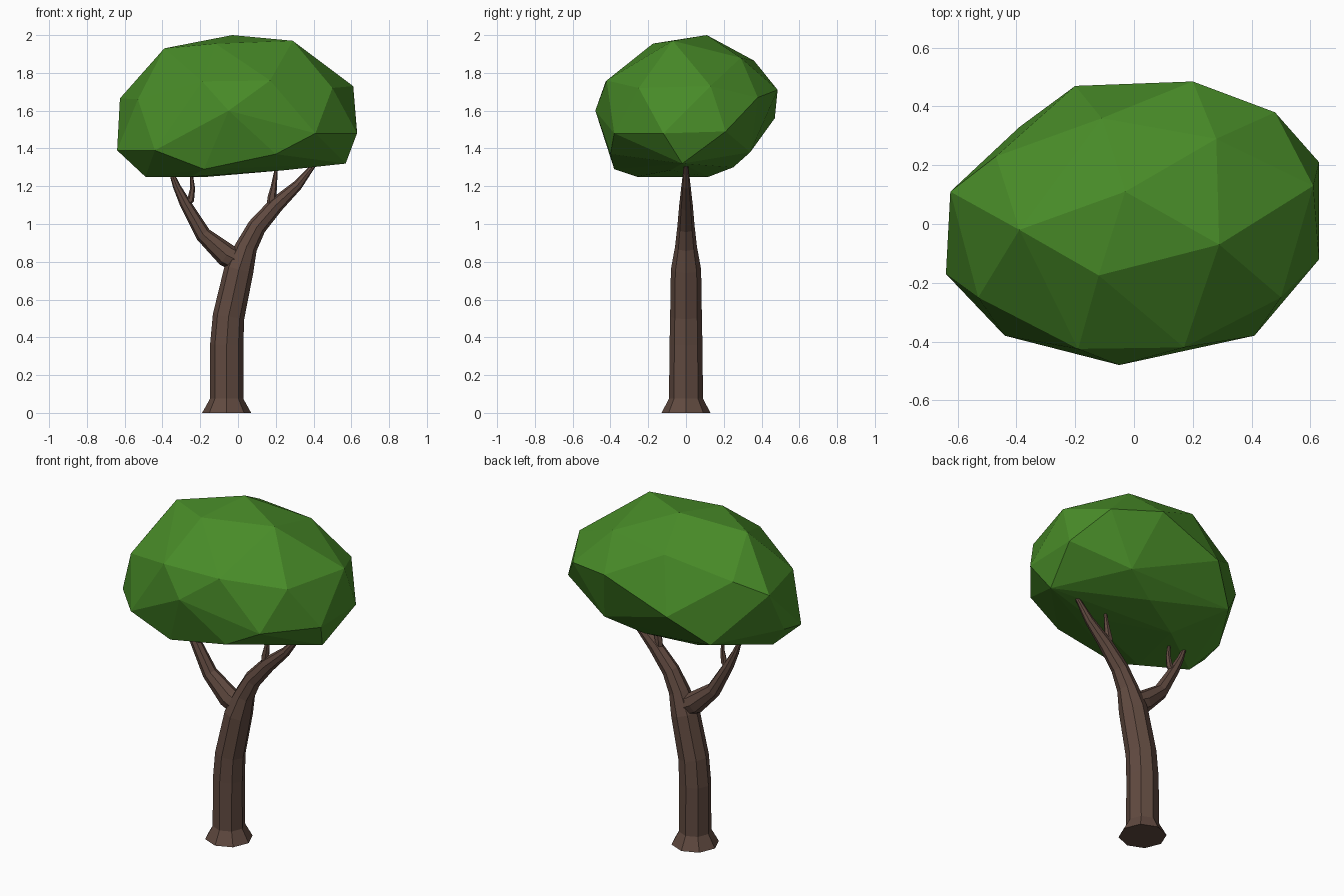
import bpy, bmesh, math
from mathutils import Vector


def material(name, rgb):
    m = bpy.data.materials.new(name)
    m.diffuse_color = (*rgb, 1)
    return m


BARK = material("brown bark", (0.118, 0.068, 0.051))
LEAF = material("green leaves", (0.065, 0.26, 0.021))


def finish(bm, name, mat):
    bmesh.ops.recalc_face_normals(bm, faces=bm.faces)
    mesh = bpy.data.meshes.new(name)
    bm.to_mesh(mesh)
    bm.free()
    mesh.materials.append(mat)
    ob = bpy.data.objects.new(name, mesh)
    bpy.context.collection.objects.link(ob)


def limb(name, path, sides=8):
    """Faceted tube along (x, z, in-plane radius, depth radius) points at y = 0."""
    bm = bmesh.new()
    rings = []
    for i, (x, z, r, ry) in enumerate(path):
        a, b = path[max(i - 1, 0)], path[min(i + 1, len(path) - 1)]
        t = Vector((b[0] - a[0], 0, b[1] - a[1])).normalized()
        if z == 0:
            t = Vector((0, 0, 1))
        u = Vector((t.z, 0, -t.x))
        ring = []
        for k in range(sides):
            w = math.tau * k / sides
            ring.append(bm.verts.new(Vector((x, 0, z)) + u * r * math.cos(w)
                                     + Vector((0, ry * math.sin(w), 0))))
        rings.append(ring)
    for lo, hi in zip(rings, rings[1:]):
        for k in range(sides):
            n = (k + 1) % sides
            bm.faces.new((lo[k], lo[n], hi[n], hi[k]))
    bm.faces.new(rings[0])
    bm.faces.new(rings[-1])
    finish(bm, name, BARK)


# Trunk with root flare, running into the right limb
limb("trunk", [(-0.06, 0, 0.13, 0.13), (-0.06, 0.075, 0.088, 0.09),
               (-0.06, 0.36, 0.088, 0.087), (-0.05, 0.51, 0.084, 0.084),
               (0.005, 0.76, 0.078, 0.08), (0.045, 0.88, 0.058, 0.058),
               (0.10, 0.985, 0.05, 0.046), (0.20, 1.10, 0.042, 0.036),
               (0.315, 1.205, 0.027, 0.024), (0.40, 1.31, 0.012, 0.012)])
# Left limb
limb("left_branch", [(0.03, 0.79, 0.06, 0.055), (-0.06, 0.835, 0.062, 0.056),
                     (-0.185, 0.945, 0.042, 0.042), (-0.28, 1.11, 0.03, 0.03),
                     (-0.325, 1.20, 0.02, 0.02), (-0.36, 1.29, 0.01, 0.01)])
# Small upright twigs
limb("left_twig", [(-0.29, 1.09, 0.02, 0.02), (-0.25, 1.13, 0.019, 0.018),
                   (-0.24, 1.19, 0.013, 0.013), (-0.248, 1.28, 0.006, 0.006)], 6)
limb("right_twig", [(0.18, 1.07, 0.03, 0.025), (0.18, 1.14, 0.024, 0.022),
                    (0.19, 1.20, 0.016, 0.016), (0.205, 1.31, 0.007, 0.007)], 6)

# Leaf crown: faceted hull around its corner points
crown = [
    (-0.03, 0.11, 2.0), (-0.39, -0.02, 1.93), (-0.12, -0.175, 1.955),
    (0.29, -0.07, 1.97), (0.28, 0.29, 1.88), (-0.11, 0.36, 1.865),
    (0.61, 0.13, 1.73), (0.50, -0.25, 1.72), (0.17, -0.42, 1.76),
    (-0.19, -0.425, 1.755), (-0.53, -0.25, 1.66), (-0.625, 0.11, 1.665),
    (-0.47, 0.23, 1.75), (0.48, 0.38, 1.67), (0.20, 0.485, 1.71),
    (-0.20, 0.47, 1.56), (-0.05, -0.48, 1.60), (0.41, -0.38, 1.48),
    (-0.44, -0.38, 1.39), (-0.64, -0.17, 1.39), (-0.625, -0.03, 1.41),
    (0.63, -0.12, 1.48), (0.63, 0.21, 1.49), (-0.39, 0.33, 1.39),
    (0.57, -0.02, 1.32), (0.30, 0.34, 1.38), (0.10, 0.25, 1.30),
    (-0.16, 0.12, 1.25), (-0.49, -0.12, 1.25), (-0.25, -0.26, 1.25),
    (-0.18, -0.38, 1.29), (0.20, -0.40, 1.37), (0.25, -0.08, 1.285),
]
bm = bmesh.new()
for p in crown:
    bm.verts.new(p)
res = bmesh.ops.convex_hull(bm, input=bm.verts)
loose = [v for v in bm.verts if not v.link_faces]
bmesh.ops.delete(bm, geom=loose, context='VERTS')
finish(bm, "leaf_crown", LEAF)
